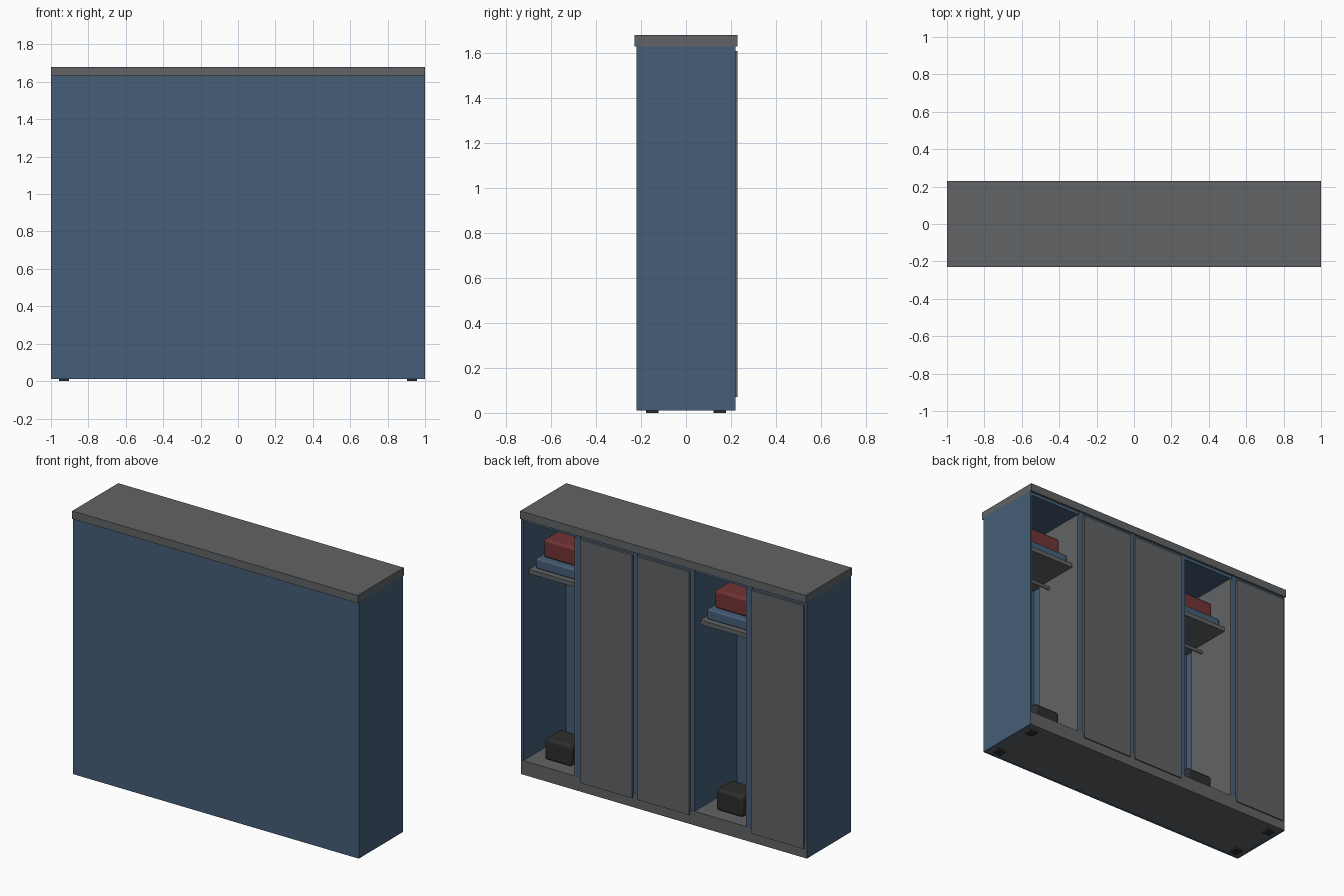
import bpy

cube = bpy.data.objects.get("Cube")
if cube:
    bpy.data.objects.remove(cube, do_unlink=True)


def material(name, r, g, b):
    m = bpy.data.materials.new(name)
    m.use_nodes = True
    m.diffuse_color = (r, g, b, 1)
    m.node_tree.nodes["Principled BSDF"].inputs["Base Color"].default_value = (r, g, b, 1)
    return m


BLUE = material("blue_panel", 0.06, 0.112, 0.185)
GREY = material("grey_metal", 0.12, 0.125, 0.13)
RED = material("red_fabric", 0.17, 0.033, 0.035)
BLACK = material("black_rubber", 0.028, 0.027, 0.027)


def box(name, x, y, z, mat, bevel=0):
    """Box spanning the given (low, high) ranges."""
    spans = (x, y, z)
    bpy.ops.mesh.primitive_cube_add(size=1, location=[(a + b) / 2 for a, b in spans])
    ob = bpy.context.object
    ob.name = name
    ob.scale = [b - a for a, b in spans]
    bpy.ops.object.transform_apply(location=False, rotation=False, scale=True)
    ob.data.materials.append(mat)
    if bevel:
        mod = ob.modifiers.new("Bevel", 'BEVEL')
        mod.width = bevel
        mod.segments = 3
        bpy.ops.object.shade_smooth_by_angle()
    return ob


def around(centre, half):
    return (centre - half, centre + half)


BAY = 0.4
DEPTH = 0.22
WALL = 0.015

# Carcass: back sheet, end panels, ceiling, plinth and cap
box("back_sheet", (-1, 1), (-DEPTH, -DEPTH + WALL), (0.01, 1.64), BLUE)
box("ceiling", (-0.985, 0.985), (-0.205, 0.215), (1.61, 1.635), BLUE)
box("plinth", (-0.999, 0.999), (-0.219, 0.221), (0.011, 0.1), GREY)
box("top_cap", (-1, 1), (-0.23, 0.23), (1.63, 1.68), GREY)
for side, name in ((-1, "right"), (1, "left")):
    box(name + "_end_panel", around(side * (1 - WALL / 2), WALL / 2),
        (-DEPTH, DEPTH), (0.01, 1.64), BLUE)

# Partitions between the bays
for i in range(4):
    box("partition", around(0.6 - i * BAY, WALL), (-0.205, DEPTH), (0.1, 1.63), BLUE)

# Feet
for x in (-0.93, 0.93):
    for y in (-0.15, 0.15):
        box("foot", around(x, 0.027), around(y, 0.027), (0, 0.012), BLACK)


def closed_bay(c):
    box("closed_door", around(c, 0.183), (0.214, 0.229), (0.07, 1.61), GREY)


def open_bay(c):
    # Door folded back against the partition
    inner = c - BAY / 2 + WALL
    box("open_door", (inner, inner + 0.012), (-0.145, DEPTH), (0.1, 1.605), GREY)
    # Shelf with folded clothes and a case
    box("shelf", around(c, 0.184), (-0.205, 0.165), (1.262, 1.29), GREY)
    box("folded_clothes", around(c, 0.16), (-0.1, 0.135), (1.29, 1.355), BLUE, 0.01)
    box("red_case", around(c, 0.13), (-0.06, 0.1), (1.355, 1.47), RED, 0.015)
    # Bag standing on the floor
    box("bag", around(c, 0.095), (-0.02, 0.14), (0.1, 0.235), BLACK, 0.018)
    # Hanging rail
    bpy.ops.mesh.primitive_cylinder_add(vertices=16, radius=0.011, depth=0.37,
                                        location=(c, -0.05, 1.21), rotation=(0, 1.5708, 0))
    rail = bpy.context.object
    rail.name = "hanging_rail"
    rail.data.materials.append(GREY)
    bpy.ops.object.shade_smooth_by_angle()


for i, is_open in enumerate((True, False, False, True, False)):
    centre = 0.8 - i * BAY
    if is_open:
        open_bay(centre)
    else:
        closed_bay(centre)
